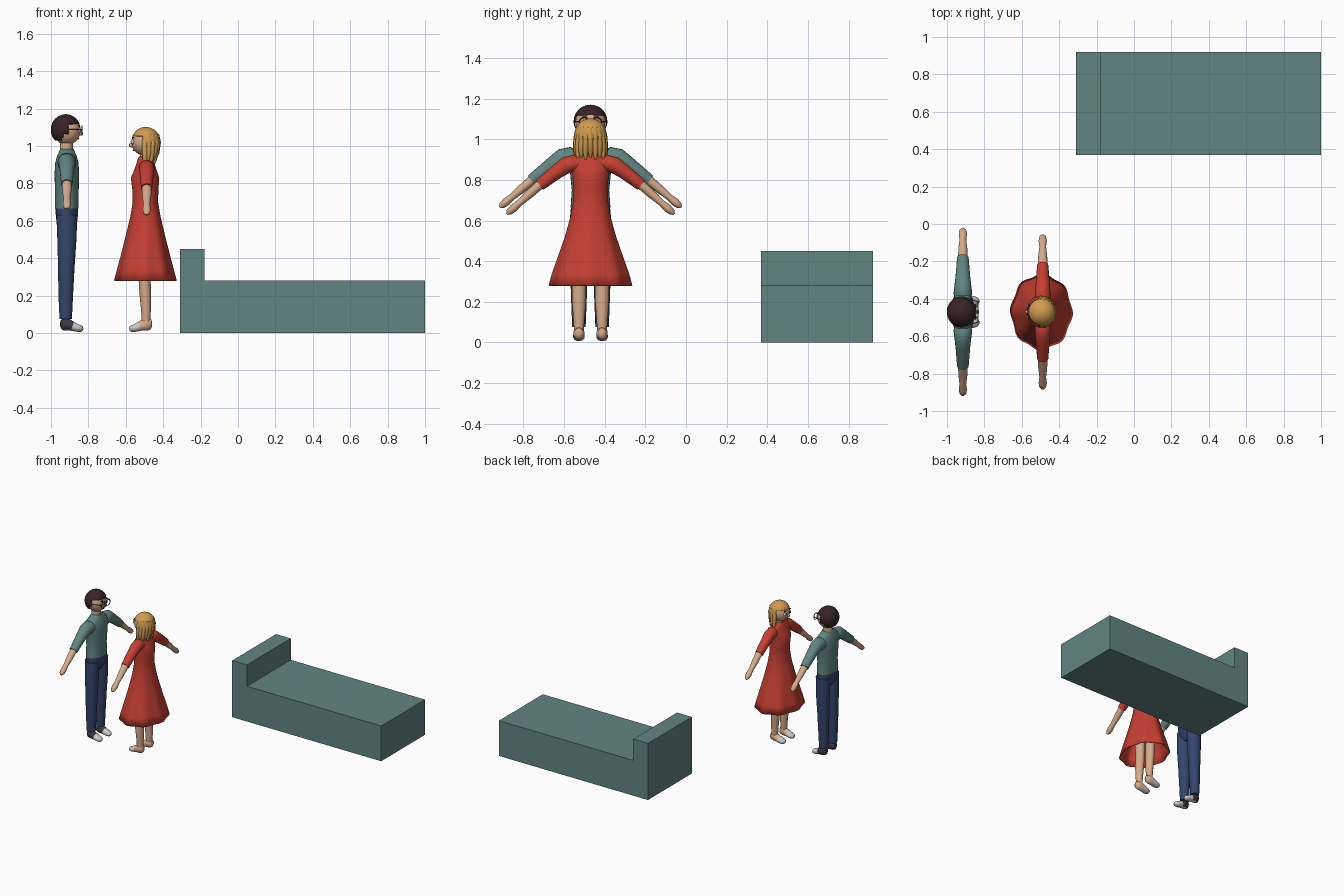
import bpy, bmesh, math
from mathutils import Vector

if "Cube" in bpy.data.objects:
    bpy.data.objects.remove(bpy.data.objects["Cube"])


def material(name, *rgb):
    m = bpy.data.materials.new(name)
    m.diffuse_color = (*rgb, 1)
    m.use_nodes = True
    m.node_tree.nodes["Principled BSDF"].inputs["Base Color"].default_value = m.diffuse_color
    return m


TEAL = material("teal", 0.12, 0.235, 0.225)
RED = material("red", 0.56, 0.05, 0.032)
SKIN = material("skin", 0.68, 0.41, 0.26)
BLOND = material("blond", 0.64, 0.33, 0.08)
BROWN = material("dark brown", 0.04, 0.017, 0.02)
NAVY = material("navy", 0.035, 0.06, 0.15)
CHARCOAL = material("charcoal", 0.04, 0.042, 0.055)
PALE = material("pale grey", 0.6, 0.6, 0.6)
CY = -0.47  # both figures stand on this line


def finish(name, bm, mats, rule=None, angle=50, thick=0):
    bmesh.ops.recalc_face_normals(bm, faces=bm.faces)
    if rule:
        for f in bm.faces:
            f.material_index = rule(f.calc_center_median(), f.normal)
    me = bpy.data.meshes.new(name)
    bm.to_mesh(me)
    bm.free()
    for m in mats:
        me.materials.append(m)
    ob = bpy.data.objects.new(name, me)
    bpy.context.collection.objects.link(ob)
    if thick:
        mod = ob.modifiers.new("thickness", "SOLIDIFY")
        mod.thickness = thick
        mod.offset = -1
    if angle:
        bpy.ops.object.select_all(action="DESELECT")
        ob.select_set(True)
        bpy.context.view_layer.objects.active = ob
        bpy.ops.object.shade_smooth_by_angle(angle=math.radians(angle))
    return ob


def tube(name, pts, mats, ref=(1, 0, 0), segs=20, rule=None, caps=(1, 1), wave=None, thick=0):
    """Loft ellipses along points (x, y, z, radius along ref, radius across)."""
    bm = bmesh.new()
    pos = [Vector(p[:3]) for p in pts]
    rings = []
    for i, p in enumerate(pts):
        t = (pos[min(i + 1, len(pos) - 1)] - pos[max(i - 1, 0)]).normalized()
        v = t.cross(Vector(ref)).normalized()
        u = v.cross(t).normalized()
        ring = []
        for k in range(segs):
            a = 2 * math.pi * k / segs
            s = 1 + (wave(p[2], a) if wave else 0)
            ring.append(bm.verts.new(pos[i] + s * (u * p[3] * math.cos(a) + v * p[4] * math.sin(a))))
        rings.append(ring)
    for r, q in zip(rings, rings[1:]):
        for k in range(segs):
            bm.faces.new((r[k], r[(k + 1) % segs], q[(k + 1) % segs], q[k]))
    if caps[0]:
        bm.faces.new(rings[0])
    if caps[1]:
        bm.faces.new(rings[-1])
    return finish(name, bm, mats, rule, thick=thick)


def ball(name, c, r, mat, keep=None, segs=32, thick=0):
    """Ellipsoid; keep(local unit position) trims it to an open shell."""
    bm = bmesh.new()
    bmesh.ops.create_uvsphere(bm, u_segments=segs, v_segments=segs * 3 // 4, radius=1)
    if keep:
        bad = [f for f in bm.faces if not keep(f.calc_center_median())]
        bmesh.ops.delete(bm, geom=bad, context="FACES")
    for v in bm.verts:
        v.co = Vector(c) + Vector(v.co[i] * r[i] for i in range(3))
    return finish(name, bm, [mat], thick=thick)


def hoop(name, c, radius, wire, mat):
    """Ring facing along x."""
    bm = bmesh.new()
    n, m = 20, 6
    vs = []
    for i in range(n):
        a = 2 * math.pi * i / n
        for j in range(m):
            b = 2 * math.pi * j / m
            r = radius + wire * math.cos(b)
            vs.append(bm.verts.new((c[0] + wire * math.sin(b), c[1] + r * math.cos(a), c[2] + r * math.sin(a))))
    for i in range(n):
        for j in range(m):
            i2, j2 = (i + 1) % n, (j + 1) % m
            bm.faces.new((vs[i * m + j], vs[i2 * m + j], vs[i2 * m + j2], vs[i * m + j2]))
    finish(name, bm, [mat])


def arm(who, x, cloth, sleeve, hand):
    for s, side in ((1, "left"), (-1, "right")):
        tube(f"{who}_{side}_sleeve", [(x, CY + s * d, z, a, b) for d, z, a, b in sleeve], [cloth])
        d0, z0 = sleeve[-1][:2]
        d1, z1 = hand
        # forearm tapers to the wrist, widens for the hand, then rounds off
        prof = [(-0.1, 0.026), (0.3, 0.024), (0.62, 0.018), (0.8, 0.022), (0.93, 0.018), (1, 0.006)]
        tube(f"{who}_{side}_arm", [(x, CY + s * (d0 + (d1 - d0) * t), z0 + (z1 - z0) * t, r, r * 0.9)
                                   for t, r in prof], [SKIN])


def legs(who, x, f, leg, mat, shoe_mat):
    for s, side in ((1, "left"), (-1, "right")):
        y = CY + s * 0.057
        tube(f"{who}_{side}_leg", [(x + f * o, y, z, a, b) for o, z, a, b in leg], [mat])
        foot = [(-0.036, 0.045, 0.008, 0.010), (-0.03, 0.045, 0.02, 0.026), (-0.005, 0.048, 0.027, 0.036),
                (0.03, 0.036, 0.028, 0.025), (0.06, 0.026, 0.028, 0.020), (0.08, 0.022, 0.02, 0.016),
                (0.087, 0.02, 0.008, 0.006)]
        tube(f"{who}_{side}_foot", [(x + f * o, y, z, a, b) for o, z, a, b in foot], [shoe_mat, PALE],
             ref=(0, 1, 0), rule=lambda c, n: int(f * (c.x - x) > 0.04 or n.z < -0.85))


def face(who, x, f, z, r):
    for s in (1, -1):
        ex = x + f * r * 0.86
        ball(f"{who}_eye", (ex, CY + s * 0.028, z), (0.012, 0.013, 0.013), PALE, segs=16)
        ball(f"{who}_pupil", (ex + f * 0.009, CY + s * 0.028, z), (0.005, 0.006, 0.007), BROWN, segs=12)
        ball(f"{who}_ear", (x, CY + s * r * 0.97, z - 0.01), (0.012, 0.008, 0.017), SKIN, segs=12)
        ball(f"{who}_brow", (ex + f * 0.002, CY + s * 0.028, z + 0.023), (0.006, 0.015, 0.004), BROWN, segs=12)
    ball(f"{who}_nose", (x + f * r, CY, z - 0.018), (0.013, 0.009, 0.012), SKIN, segs=16)
    ball(f"{who}_mouth", (x + f * r * 0.82, CY, z - 0.045), (0.006, 0.02, 0.004), RED, segs=12)


# Couch with one raised end, extruded from an L-shaped profile
bm = bmesh.new()
outline = [(-0.31, 0), (1, 0), (1, 0.28), (-0.18, 0.28), (-0.18, 0.45), (-0.31, 0.45)]
base = bm.faces.new([bm.verts.new((x, 0.37, z)) for x, z in outline])
ext = bmesh.ops.extrude_face_region(bm, geom=[base])
bmesh.ops.translate(bm, vec=(0, 0.55, 0), verts=[v for v in ext["geom"] if isinstance(v, bmesh.types.BMVert)])
finish("couch", bm, [TEAL], angle=0)

# Man, facing +x
MX = -0.915
tube("man_shirt", [(MX, CY, z, a, b) for z, a, b in (
    (0.665, 0.063, 0.098), (0.75, 0.063, 0.092), (0.85, 0.066, 0.102), (0.91, 0.062, 0.115),
    (0.945, 0.053, 0.108), (0.965, 0.044, 0.075), (0.985, 0.036, 0.042))], [TEAL], segs=28)
tube("man_hips", [(MX, CY, z, a, b) for z, a, b in (
    (0.55, 0.03, 0.05), (0.59, 0.055, 0.092), (0.64, 0.06, 0.098), (0.675, 0.06, 0.096))], [NAVY], segs=28)
legs("man", MX, 1, [(0, 0.63, 0.056, 0.044), (0, 0.5, 0.051, 0.05), (-0.003, 0.35, 0.044, 0.043),
                    (-0.006, 0.2, 0.039, 0.038), (-0.006, 0.075, 0.033, 0.033)], NAVY, CHARCOAL)
arm("man", MX, TEAL, [(0.05, 0.905, 0.04, 0.03), (0.1, 0.912, 0.05, 0.05), (0.14, 0.908, 0.045, 0.046),
                      (0.19, 0.875, 0.039, 0.037), (0.29, 0.797, 0.031, 0.03)], (0.447, 0.665))
tube("man_neck", [(MX - 0.005, CY, 0.94, 0.035, 0.038), (MX, CY, 1.05, 0.034, 0.036)], [SKIN])
ball("man_head", (MX, CY, 1.085), (0.074, 0.074, 0.079), SKIN)
ball("man_hair", (MX - 0.006, CY, 1.087), (0.08, 0.083, 0.083), BROWN,
     lambda p: p.z > 0.42 or (p.x < 0.12 and p.z > -0.3) or (p.x < -0.25 and p.z > -0.7), thick=0.01)
face("man", MX, 1, 1.085, 0.074)
for s in (1, -1):
    hoop("glasses_rim", (MX + 0.081, CY + s * 0.031, 1.083), 0.024, 0.003, CHARCOAL)
    tube("glasses_temple", [(MX + 0.08, CY + s * 0.055, 1.088, 0.003, 0.003),
                            (MX + 0.01, CY + s * 0.077, 1.088, 0.003, 0.003)], [CHARCOAL], ref=(0, 0, 1), segs=6)
tube("glasses_bridge", [(MX + 0.082, CY + s * 0.008, 1.086, 0.003, 0.003) for s in (1, -1)], [CHARCOAL], segs=6)

# Woman, facing -x
WX = -0.495
tube("dress", [(WX + o, CY, z, a, b) for o, z, a, b in (
    (0, 0.28, 0.163, 0.2), (0, 0.34, 0.148, 0.185), (0, 0.42, 0.128, 0.158), (0, 0.52, 0.104, 0.125),
    (0, 0.62, 0.081, 0.098), (0, 0.7, 0.068, 0.086), (0, 0.76, 0.069, 0.084), (-0.002, 0.83, 0.076, 0.09),
    (0, 0.86, 0.064, 0.094), (0, 0.9, 0.05, 0.097), (0, 0.925, 0.043, 0.082), (0, 0.945, 0.034, 0.045))],
     [RED], segs=64, caps=(0, 1), thick=0.005,
     wave=lambda z, a: 0.035 * max(0, (0.68 - z) / 0.4) * math.cos(8 * a + 0.5))
legs("woman", WX, -1, [(0.005, 0.45, 0.038, 0.042), (0.005, 0.3, 0.032, 0.035), (0, 0.2, 0.031, 0.034),
                       (-0.003, 0.12, 0.026, 0.028), (-0.003, 0.06, 0.023, 0.024)], SKIN, SKIN)
arm("woman", WX + 0.007, RED, [(0.04, 0.88, 0.035, 0.03), (0.08, 0.882, 0.042, 0.042), (0.12, 0.872, 0.04, 0.041),
                       (0.17, 0.837, 0.036, 0.035), (0.25, 0.775, 0.03, 0.03)], (0.412, 0.632))
tube("woman_neck", [(WX, CY, 0.92, 0.03, 0.032), (WX, CY, 1.0, 0.028, 0.03)], [SKIN])
ball("woman_head", (WX - 0.005, CY, 1.022), (0.07, 0.07, 0.073), SKIN)
ball("woman_hair", (WX + 0.002, CY, 1.024), (0.077, 0.079, 0.078), BLOND,
     lambda p: p.z > 0.4 or (p.x > -0.1 and p.z > -0.6), thick=0.01)
face("woman", WX - 0.005, -1, 1.022, 0.07)
# Long locks hanging around the back of the head
for i in range(11):
    a = math.radians(-95 + 19 * i)
    c, s = math.cos(a), math.sin(a)
    low = 0.9 + 0.012 * (i % 2)
    tube("hair_lock", [(WX + 0.002 + c * r, CY + s * w, z, t, t) for r, w, z, t in (
        (0.06, 0.06, 1.06, 0.012), (0.066, 0.068, 1.02, 0.015), (0.058, 0.073, 0.965, 0.015),
        (0.05, 0.074, low + 0.03, 0.013), (0.045, 0.073, low, 0.005))], [BLOND], segs=10)
